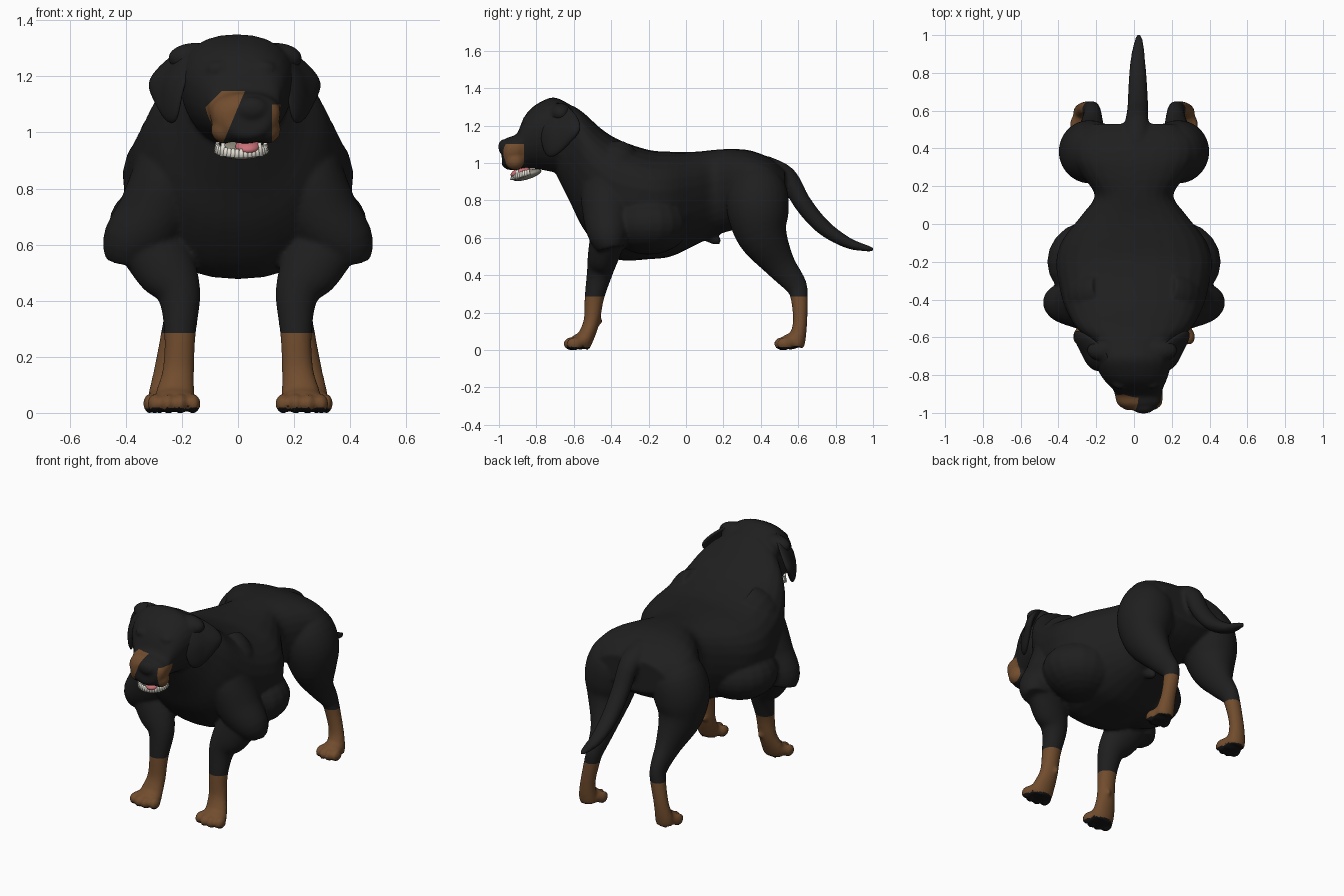
import bpy, bmesh, math
from mathutils import Vector, Matrix

cube = bpy.data.objects.get("Cube")
if cube:
    bpy.data.objects.remove(cube)


def material(name, rgb):
    m = bpy.data.materials.new(name)
    m.use_nodes = True
    m.diffuse_color = (*rgb, 1)
    bsdf = m.node_tree.nodes["Principled BSDF"]
    bsdf.inputs["Base Color"].default_value = (*rgb, 1)
    bsdf.inputs["Roughness"].default_value = 0.8
    return m


BLACK = material("black_coat", (0.0135, 0.0135, 0.0135))
TAN = material("tan_markings", (0.165, 0.073, 0.027))
PAD = material("dark_pads", (0.008, 0.008, 0.008))
IVORY = material("ivory_teeth", (0.75, 0.73, 0.65))
GUM = material("grey_gum", (0.33, 0.31, 0.25))
PINK = material("pink_tongue", (0.6, 0.17, 0.19))


def make(name, bm, *mats):
    bmesh.ops.recalc_face_normals(bm, faces=bm.faces[:])
    for f in bm.faces:
        f.smooth = True
    me = bpy.data.meshes.new(name)
    bm.to_mesh(me)
    bm.free()
    for m in mats:
        me.materials.append(m)
    ob = bpy.data.objects.new(name, me)
    bpy.context.collection.objects.link(ob)
    return ob


def refine(pts, n=4):
    """Catmull-Rom interpolation of tuples."""
    out = []
    for i in range(len(pts) - 1):
        a, b, c, d = (pts[max(0, min(len(pts) - 1, i + k))] for k in (-1, 0, 1, 2))
        for j in range(n):
            t = j / n
            out.append([0.5 * (2 * q + (r - p) * t + (2 * p - 5 * q + 4 * r - s) * t * t
                               + (3 * q - p - 3 * r + s) * t ** 3)
                        for p, q, r, s in zip(a, b, c, d)])
    return out + [pts[-1]]


def tube(bm, pts, axis=None, egg=0, power=1, n=28):
    """Loft of rings (x, y, z, side radius, depth radius)."""
    pts = refine(pts)
    loops = []
    for i, (x, y, z, a, b) in enumerate(pts):
        lo, hi = pts[max(i - 1, 0)], pts[min(i + 1, len(pts) - 1)]
        t = axis or (Vector(hi[:3]) - Vector(lo[:3])).normalized()
        side = (Vector((1, 0, 0)) - t * t.x).normalized()
        up = side.cross(t)
        ring = []
        for k in range(n):
            ang = math.tau * k / n
            c, s = (math.copysign(abs(v) ** power, v) for v in (math.cos(ang), math.sin(ang)))
            ring.append(bm.verts.new(Vector((x, y, z)) + side * a * c * (1 - egg * s) + up * b * s))
        loops.append(ring)
    for p, q in zip(loops, loops[1:]):
        for k in range(n):
            bm.faces.new((p[k], p[(k + 1) % n], q[(k + 1) % n], q[k]))
    bm.faces.new(loops[0])
    bm.faces.new(loops[-1])


def sections(bm, rows, egg, power):
    """Loft along y from rows of y, top, bottom, half width, x."""
    tube(bm, [(x, y, (t + b) / 2, w, (t - b) / 2) for y, t, b, w, x in rows],
         Vector((0, -1, 0)), egg, power)


def ball(bm, loc, size, tilt=0):
    mat = Matrix.Translation(loc) @ Matrix.Rotation(tilt, 4, "X") @ Matrix.Diagonal((*size, 1))
    bmesh.ops.create_uvsphere(bm, u_segments=20, v_segments=14, radius=1, matrix=mat)


skin = bmesh.new()

# torso and neck
sections(skin, [
    (-0.70, 1.31, 0.95, 0.14, 0), (-0.62, 1.31, 0.79, 0.22, 0), (-0.55, 1.27, 0.65, 0.30, 0),
    (-0.45, 1.18, 0.53, 0.355, 0), (-0.35, 1.12, 0.48, 0.385, 0), (-0.20, 1.07, 0.485, 0.405, 0),
    (-0.08, 1.06, 0.50, 0.37, 0), (0.05, 1.06, 0.56, 0.27, 0), (0.15, 1.07, 0.61, 0.205, 0),
    (0.25, 1.075, 0.64, 0.265, 0), (0.35, 1.065, 0.66, 0.32, 0), (0.45, 1.025, 0.70, 0.315, 0),
    (0.53, 0.96, 0.76, 0.22, 0)], 0.14, 0.87)

# head and muzzle
sections(skin, [
    (-0.60, 1.30, 0.95, 0.16, -0.01), (-0.70, 1.35, 0.95, 0.20, -0.005),
    (-0.78, 1.325, 0.965, 0.185, 0), (-0.84, 1.28, 0.97, 0.155, 0.01),
    (-0.875, 1.225, 0.965, 0.13, 0.02), (-0.905, 1.155, 0.96, 0.125, 0.025),
    (-0.955, 1.135, 0.965, 0.115, 0.03), (-0.985, 1.10, 0.985, 0.075, 0.035)], 0.14, 0.9)
ball(skin, (0.05, -0.972, 1.085), (0.058, 0.032, 0.042))

# tail
tube(skin, [(0.01, 0.42, 0.98, 0.08, 0.06), (0.015, 0.54, 0.93, 0.062, 0.05),
            (0.02, 0.62, 0.79, 0.055, 0.048), (0.02, 0.73, 0.66, 0.05, 0.042),
            (0.02, 0.86, 0.575, 0.04, 0.03), (0.025, 0.96, 0.545, 0.025, 0.018),
            (0.025, 1.005, 0.535, 0.01, 0.01)])

# belly sheath
ball(skin, (0, 0.13, 0.605), (0.03, 0.065, 0.032), -0.5)

for s in (-1, 1):
    # lower ribs
    ball(skin, (s * 0.22, -0.2, 0.675), (0.24, 0.22, 0.165))
    # shoulder and elbow
    tube(skin, [(s * x, y, z, a, b) for x, y, z, a, b in (
        (0.16, -0.36, 1.02, 0.12, 0.10), (0.225, -0.38, 0.97, 0.13, 0.13),
        (0.25, -0.41, 0.84, 0.13, 0.15), (0.30, -0.42, 0.71, 0.13, 0.13),
        (0.375, -0.415, 0.61, 0.11, 0.105), (0.39, -0.40, 0.54, 0.08, 0.07))])
    # foreleg
    tube(skin, [(s * x, y, z, a, b) for x, y, z, a, b in (
        (0.32, -0.41, 0.62, 0.12, 0.10), (0.255, -0.44, 0.51, 0.11, 0.085),
        (0.21, -0.46, 0.42, 0.077, 0.07), (0.207, -0.49, 0.28, 0.056, 0.052),
        (0.213, -0.505, 0.15, 0.056, 0.043), (0.225, -0.54, 0.06, 0.07, 0.045),
        (0.225, -0.56, 0.02, 0.07, 0.045))])
    ball(skin, (s * 0.195, -0.462, 0.155), (0.015, 0.015, 0.022))
    # hind leg
    tube(skin, [(s * x, y, z, a, b) for x, y, z, a, b in (
        (0.17, 0.37, 0.93, 0.12, 0.11), (0.215, 0.38, 0.85, 0.155, 0.16),
        (0.24, 0.385, 0.74, 0.16, 0.165), (0.245, 0.41, 0.61, 0.125, 0.135),
        (0.225, 0.50, 0.46, 0.07, 0.085), (0.22, 0.585, 0.35, 0.047, 0.06),
        (0.23, 0.605, 0.28, 0.045, 0.046), (0.255, 0.61, 0.15, 0.045, 0.038),
        (0.265, 0.595, 0.06, 0.055, 0.045), (0.265, 0.585, 0.02, 0.055, 0.045))])
    # paws with four toes
    for cx, cy, spread in ((0.228, -0.565, 0.03), (0.262, 0.56, 0.024)):
        ball(skin, (s * cx, cy, 0.045), (spread * 2.7, 0.055, 0.043))
        for k in (-1.5, -0.5, 0.5, 1.5):
            y = cy - 0.05 + 0.008 * k * k
            ball(skin, (s * cx + k * spread * 1.5, y, 0.033), (spread * 0.9, 0.042, 0.035))
    # brow, cheek flew and ear root
    ball(skin, (0.01 + s * 0.08, -0.845, 1.225), (0.045, 0.03, 0.03))
    ball(skin, (0.028 + s * 0.075, -0.915, 1.01), (0.05, 0.055, 0.05))
    ball(skin, (-0.01 + s * 0.14, -0.67, 1.265), (0.10, 0.06, 0.055))

# fuse the parts into one smooth skin
raw = make("raw_skin", skin)
mod = raw.modifiers.new("fuse", "REMESH")
mod.mode, mod.voxel_size = "VOXEL", 0.0105
mod = raw.modifiers.new("soften", "SMOOTH")
mod.factor, mod.iterations = 0.5, 3
fused = raw.evaluated_get(bpy.context.evaluated_depsgraph_get()).to_mesh()
bm = bmesh.new()
bm.from_mesh(fused)
raw.evaluated_get(bpy.context.evaluated_depsgraph_get()).to_mesh_clear()
bpy.data.objects.remove(raw)


def cut(co, no, test):
    faces = [f for f in bm.faces if test(f.calc_center_median())]
    geom = faces + list({e for f in faces for e in f.edges}) + list({v for f in faces for v in f.verts})
    bmesh.ops.bisect_plane(bm, geom=geom, plane_co=co, plane_no=no)


# clean borders for the tan stockings and muzzle
SOCK, BACK, TOP, LOW_TOP, SLOPE, EDGE = 0.285, -0.866, 1.147, 1.1, 0.42, 0.122
face = lambda c: c.y < -0.84 and c.z > 0.9
cut((0, 0, SOCK), (0, 0, 1), lambda c: abs(c.z - SOCK) < 0.05)
cut((0, BACK, 0), (0, 1, 0), face)
cut((0, 0, TOP), (0, 0, 1), face)
cut((0, 0, LOW_TOP), (0, 0, 1), lambda c: face(c) and c.x > 0.1)
cut((-0.05, 0, 0.97), (1, 0, -SLOPE), face)
cut((-0.105, 0, LOW_TOP), (1, 0, -1), face)
cut((EDGE, 0, 0), (1, 0, 0), face)
for f in bm.faces:
    c = f.calc_center_median()
    f.normal_update()
    right = c.z < TOP and c.z - LOW_TOP - 0.105 < c.x < -0.05 + SLOPE * (c.z - 0.97)
    left = c.z < LOW_TOP and c.x > EDGE
    muzzle = c.y < BACK and (right or left)
    f.material_index = 1 if c.z < SOCK or muzzle else 0
    if c.z < 0.015 or (c.z < 0.04 and f.normal.z < -0.6):
        f.material_index = 2
make("body", bm, BLACK, TAN, PAD)

# ear flaps
outline = [(-0.785, 1.16), (-0.775, 1.27), (-0.72, 1.33), (-0.64, 1.32), (-0.575, 1.25),
           (-0.55, 1.175), (-0.62, 1.105), (-0.69, 1.03), (-0.76, 1.02)]
for s, name in ((-1, "right_ear"), (1, "left_ear")):
    bm = bmesh.new()
    rings = []
    for depth, scale in ((0, 0.5), (0, 1), (0.03, 1), (0.048, 0.5)):
        ring = []
        for y, z in outline:
            y, z = -0.67 + (y + 0.67) * scale, 1.18 + (z - 1.18) * scale
            x = 0.185 + 0.5 * (y + 0.77) - max(0, z - 1.19) * 0.8 + depth
            ring.append(bm.verts.new((s * x - 0.012, y, z)))
        rings.append(ring)
    n = len(outline)
    for p, q in zip(rings, rings[1:]):
        for k in range(n):
            bm.faces.new((p[k], p[(k + 1) % n], q[(k + 1) % n], q[k]))
    bm.faces.new(rings[0])
    bm.faces.new(rings[-1])
    make(name, bm, BLACK).modifiers.new("round", "SUBSURF").levels = 2

# eyes
for s, name in ((-1, "right_eye"), (1, "left_eye")):
    bm = bmesh.new()
    ball(bm, (0.013 + s * 0.08, -0.863, 1.188), (0.016, 0.014, 0.012))
    make(name, bm, BLACK)

# lower jaw, tongue and teeth
bm = bmesh.new()
ball(bm, (0.012, -0.85, 0.936), (0.088, 0.08, 0.024), 0.3)
make("lower_jaw", bm, GUM)
bm = bmesh.new()
ball(bm, (0.035, -0.885, 0.95), (0.045, 0.055, 0.024), 0.3)
make("tongue", bm, PINK)
bm = bmesh.new()
for k in range(21):
    a = math.pi * (k / 20 * 1.1 - 0.05)
    x, y = 0.012 + 0.086 * math.cos(a), -0.855 - 0.072 * math.sin(a)
    tall = 0.05 if k in (5, 15) else 0.032
    loc = (x, y, 0.934 + 0.3 * (y + 0.855) + tall * 0.4)
    bmesh.ops.create_cone(bm, cap_ends=True, segments=8, radius1=0.013, radius2=0.006,
                          depth=tall, matrix=Matrix.Translation(loc))
make("lower_teeth", bm, IVORY)
